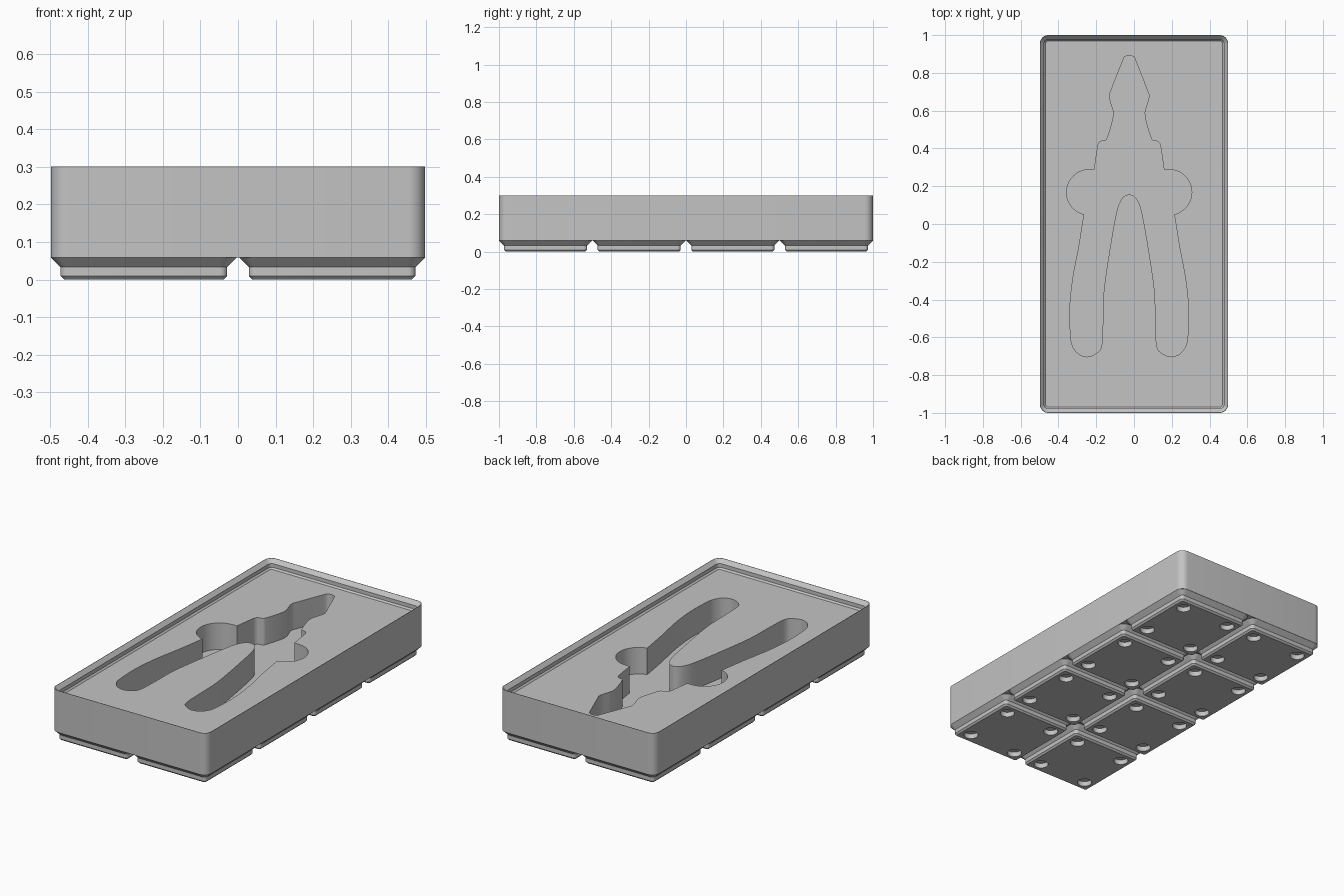
import bpy, bmesh, math
from mathutils import Vector

old = bpy.data.objects.get("Cube")
if old:
    bpy.data.objects.remove(old, do_unlink=True)

GREY = (0.55, 0.55, 0.55, 1)
mat = bpy.data.materials.new("light_grey")
mat.use_nodes = True
mat.diffuse_color = GREY
mat.node_tree.nodes["Principled BSDF"].inputs["Base Color"].default_value = GREY

PITCH = 0.5015            # spacing of the feet
HX, HY = 0.4985, 1.0      # half size of the tray
TOP, FLOOR, BASE = 0.301, 0.249, 0.0585
POCKET = 0.095            # height of the pocket floor


def rounded_rect(hx, hy, r, steps=8):
    pts = []
    for i, (sx, sy) in enumerate([(1, 1), (-1, 1), (-1, -1), (1, -1)]):
        for k in range(steps + 1):
            a = math.pi / 2 * (i + k / steps)
            pts.append((sx * (hx - r) + r * math.cos(a), sy * (hy - r) + r * math.sin(a)))
    return pts


def loft(name, rings):
    """Closed solid through a list of (outline, z) rings."""
    bm = bmesh.new()
    loops = [[bm.verts.new((x, y, z)) for x, y in pts] for pts, z in rings]
    n = len(loops[0])
    for a, b in zip(loops, loops[1:]):
        for i in range(n):
            j = (i + 1) % n
            bm.faces.new((a[i], a[j], b[j], b[i]))
    bm.faces.new(loops[0][::-1])
    bm.faces.new(loops[-1])
    bmesh.ops.recalc_face_normals(bm, faces=bm.faces)
    mesh = bpy.data.meshes.new(name)
    bm.to_mesh(mesh)
    bm.free()
    mesh.materials.append(mat)
    obj = bpy.data.objects.new(name, mesh)
    bpy.context.collection.objects.link(obj)
    return obj


def activate(obj):
    bpy.ops.object.select_all(action='DESELECT')
    obj.select_set(True)
    bpy.context.view_layer.objects.active = obj


def cut(obj, cutter):
    mod = obj.modifiers.new("cut", 'BOOLEAN')
    mod.operation = 'DIFFERENCE'
    mod.solver = 'EXACT'
    mod.object = cutter
    activate(obj)
    bpy.ops.object.modifier_apply(modifier=mod.name)
    bpy.data.objects.remove(cutter, do_unlink=True)


def smooth(obj):
    activate(obj)
    bpy.ops.object.shade_smooth_by_angle(angle=math.radians(30))


def spline(pts, steps=4):
    """Catmull-Rom curve through the points."""
    p = [Vector(q) for q in pts]
    p = [2 * p[0] - p[1]] + p + [2 * p[-1] - p[-2]]
    out = []
    for a, b, c, d in zip(p, p[1:], p[2:], p[3:]):
        for k in range(steps):
            t = k / steps
            out.append(0.5 * (2 * b + (c - a) * t + (2 * a - 5 * b + 4 * c - d) * t * t
                              + (3 * b - a - 3 * c + d) * t ** 3))
    return [tuple(v) for v in out] + [tuple(pts[-1])]


# Tray body with a stepped stacking lip
def inset(d):
    return rounded_rect(HX - d, HY - d, 0.0448 - d)


body = loft("tray_body", [
    (inset(0), BASE), (inset(0), TOP), (inset(0.002), TOP),
    (inset(0.0227), TOP - 0.0215), (inset(0.0227), TOP - 0.043), (inset(0.031), FLOOR)])

# Pliers pocket: half outline measured from its own axis, then mirrored
jaw = spline([(0, .893), (.02, .887), (.033, .868), (.093, .715), (.105, .68),
              (.098, .645), (.082, .59), (.092, .53), (.116, .455), (.128, .442),
              (.15, .437), (.162, .425), (.168, .4), (.184, .289)], 3)
joint = [(.2115 + .12 * math.cos(a), .168 + .12 * math.sin(a))
         for a in (math.radians(90 - 167 * k / 24) for k in range(25))]
handle = spline([(.239, .05), (.266, -.12), (.298, -.29), (.314, -.45), (.31, -.59),
                 (.3, -.645), (.27, -.686), (.223, -.703), (.176, -.686), (.146, -.645),
                 (.139, -.5), (.134, -.35), (.102, -.13), (.07, .05), (.05, .115),
                 (.025, .148), (0, .157)])
half = jaw + joint + handle[1:]
AXIS = -0.0255
outline = [(AXIS + x, y) for x, y in half] + [(AXIS - x, y) for x, y in half[-2:0:-1]]
cut(body, loft("pocket_cutter", [(outline, POCKET), (outline, TOP + 0.1)]))
smooth(body)

# One foot with four magnet holes
foot = loft("foot", [
    (rounded_rect(s, s, r), z) for s, r, z in
    [(.2125, .0096, 0), (.222, .0191, .0095), (.222, .0191, .033), (.2478, .0448, BASE)]])
for sx in (-1, 1):
    for sy in (-1, 1):
        ring = [(sx * .155 + x, sy * .155 + y) for x, y in rounded_rect(.039, .039, .0389)]
        cut(foot, loft("hole_cutter", [(ring, -0.05), (ring, 0.0285)]))
smooth(foot)

# Repeat the foot over the underside
for i in range(2):
    for j in range(4):
        part = foot if i == j == 0 else foot.copy()
        if part is not foot:
            bpy.context.collection.objects.link(part)
        part.name = f"foot_{i + 1}_{j + 1}"
        part.location = ((i - 0.5) * PITCH, (j - 1.5) * PITCH * 0.9985, 0)
